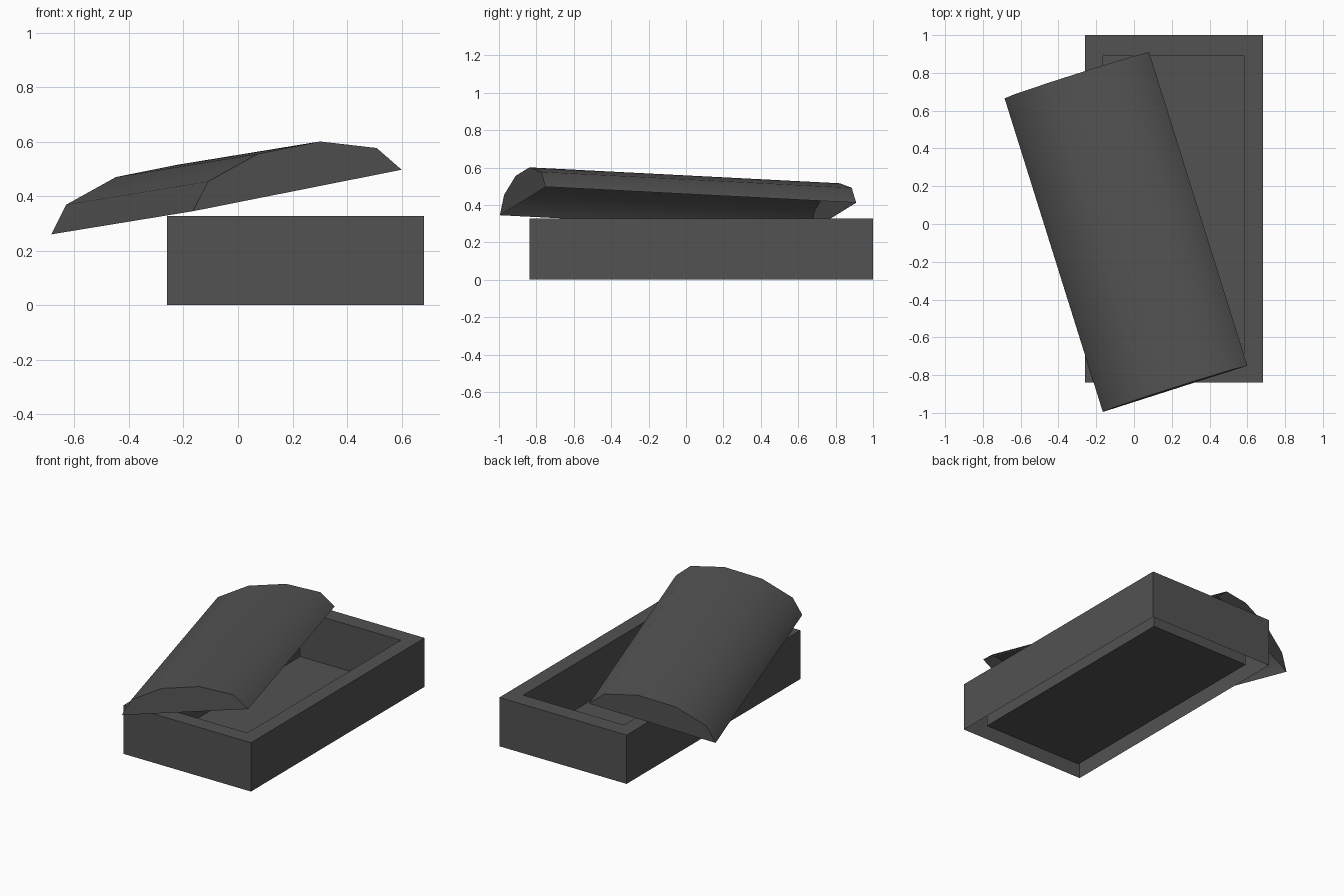
import bpy, bmesh
from mathutils import Vector

if "Cube" in bpy.data.objects:
    bpy.data.objects.remove(bpy.data.objects["Cube"])

stone = bpy.data.materials.new("dark_grey_stone")
stone.diffuse_color = (0.085, 0.085, 0.085, 1)
stone.use_nodes = True
stone.node_tree.nodes["Principled BSDF"].inputs["Base Color"].default_value = stone.diffuse_color


def finish(bm, name):
    mesh = bpy.data.meshes.new(name)
    bm.to_mesh(mesh)
    bm.free()
    mesh.materials.append(stone)
    obj = bpy.data.objects.new(name, mesh)
    bpy.context.collection.objects.link(obj)
    return obj


def rectangle(bm, x0, x1, y0, y1, z):
    return [bm.verts.new(p) for p in
            ((x0, y0, z), (x1, y0, z), (x1, y1, z), (x0, y1, z))]


# Open box: outer walls, rim, inner walls and a floor (underside of the walls is hollow)
bm = bmesh.new()
rings = [rectangle(bm, -0.26, 0.683, -0.838, 1.0, 0.0),
         rectangle(bm, -0.26, 0.683, -0.838, 1.0, 0.327),
         rectangle(bm, -0.163, 0.583, -0.735, 0.89, 0.327),
         rectangle(bm, -0.163, 0.583, -0.735, 0.89, 0.018)]
for lower, upper in zip(rings, rings[1:]):
    for i in range(4):
        j = (i + 1) % 4
        bm.faces.new((lower[i], lower[j], upper[j], upper[i]))
bm.faces.new(rings[-1])
finish(bm, "coffin_box")

# Tilted lid: faceted arch swept along its length, closed ends, open below
corner = Vector((-0.165, -0.995, 0.345))
across = Vector((0.765, 0.245, 0.152))
along = Vector((-0.52, 1.66, -0.085))
up = across.cross(along).normalized()
width = across.length
half = [(0, 0), (0.078, 0.096), (0.287, 0.16)]
profile = half + [(width - s, t) for s, t in reversed(half)]

bm = bmesh.new()
front, back = [[bm.verts.new(corner + across * (s / width) + up * t + along * k)
                for s, t in profile] for k in (0, 1)]
for i in range(len(profile) - 1):
    face = bm.faces.new((front[i], front[i + 1], back[i + 1], back[i]))
    face.smooth = True
ends = [bm.faces.new(front[::-1]), bm.faces.new(back)]
for end in ends:
    for edge in end.edges:
        edge.smooth = False
finish(bm, "coffin_lid")
